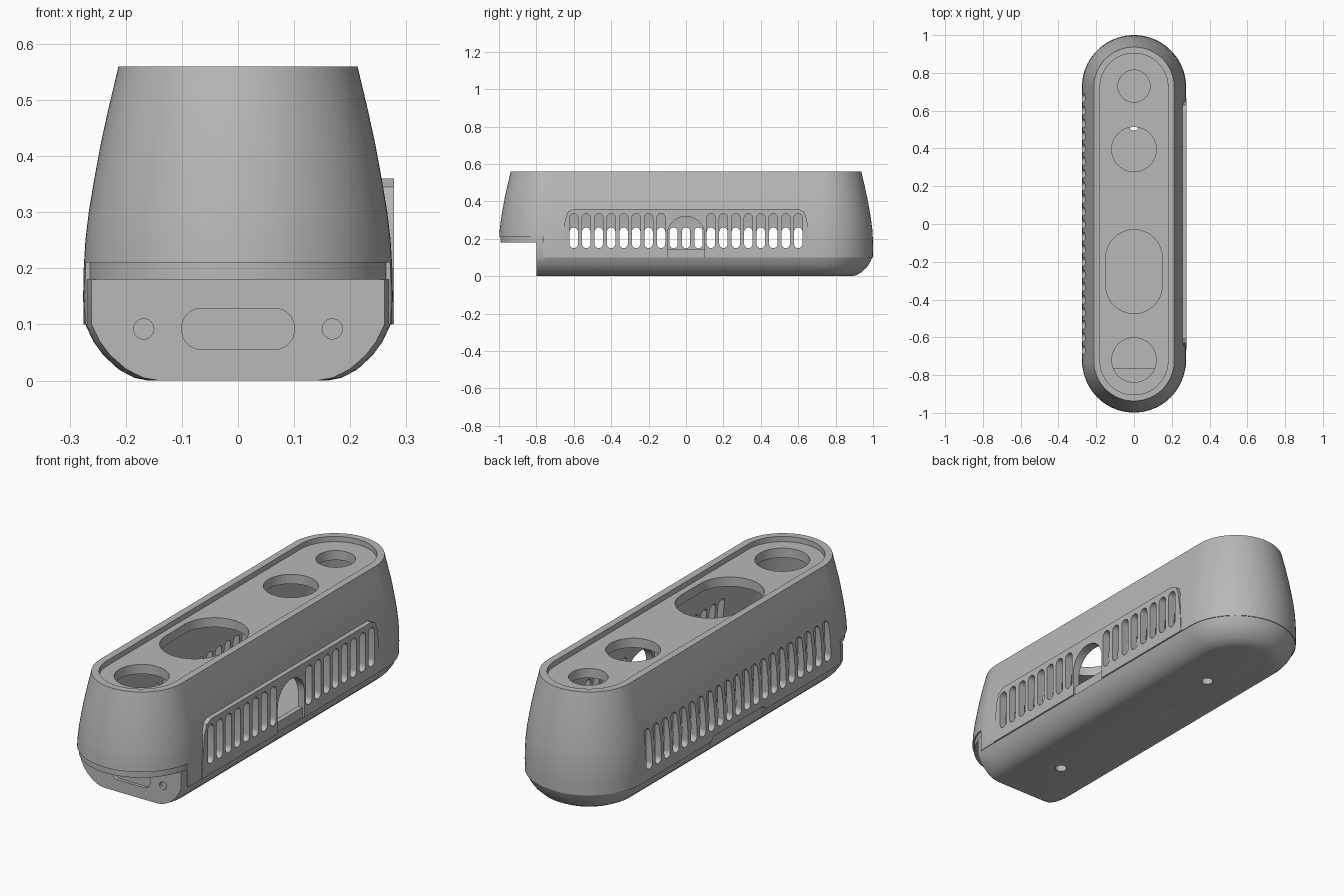
import bpy, bmesh, math

if "Cube" in bpy.data.objects:
    bpy.data.objects.remove(bpy.data.objects["Cube"], do_unlink=True)

grey = bpy.data.materials.new("plain grey")
grey.use_nodes = True
GREY = (0.48, 0.48, 0.48, 1)
grey.diffuse_color = GREY
for node in grey.node_tree.nodes:
    if node.type == 'BSDF_PRINCIPLED':
        node.inputs["Base Color"].default_value = GREY

HALF = 0.724   # distance from the middle to each end-cap centre


def rrect(cx, cy, hx, hy, r, n=8):
    """Rounded rectangle outline; circles and slots when r meets the half size."""
    pts = []
    for k, (sx, sy) in enumerate(((1, 1), (-1, 1), (-1, -1), (1, -1))):
        for i in range(n + 1):
            a = (k + i / n) * math.pi / 2
            p = (cx + sx * (hx - r) + r * math.cos(a), cy + sy * (hy - r) + r * math.sin(a))
            if not pts or math.dist(p, pts[-1]) > 1e-5:
                pts.append(p)
    if math.dist(pts[0], pts[-1]) < 1e-5:
        pts.pop()
    return pts


def rect(x0, x1, y0, y1):
    return [(x0, y0), (x1, y0), (x1, y1), (x0, y1)]


def skin(bm, rings):
    """Closed solid through a stack of matching rings."""
    rows = [[bm.verts.new(p) for p in ring] for ring in rings]
    n = len(rows[0])
    for a, b in zip(rows, rows[1:]):
        for i in range(n):
            j = (i + 1) % n
            bm.faces.new((a[i], a[j], b[j], b[i]))
    bm.faces.new(rows[0][::-1])
    bm.faces.new(rows[-1])


def finish(name, bm):
    bmesh.ops.recalc_face_normals(bm, faces=bm.faces)
    me = bpy.data.meshes.new(name)
    bm.to_mesh(me)
    bm.free()
    ob = bpy.data.objects.new(name, me)
    me.materials.append(grey)
    bpy.context.collection.objects.link(ob)
    return ob


def loft(name, profile, n=20):
    """Pill-shaped body from (height, radius) pairs."""
    bm = bmesh.new()
    skin(bm, [[(x, y, z) for x, y in rrect(0, 0, r, HALF + r, r, n)] for z, r in profile])
    return finish(name, bm)


def prisms(name, outlines, axis, lo, hi):
    """Extrude each 2D outline along an axis between two positions."""
    place = {'x': lambda p, d: (d, p[0], p[1]),
             'y': lambda p, d: (p[0], d, p[1]),
             'z': lambda p, d: (p[0], p[1], d)}[axis]
    bm = bmesh.new()
    for o in outlines:
        skin(bm, [[place(p, d) for p in o] for d in (lo, hi)])
    return finish(name, bm)


def boolean(ob, tool, op='DIFFERENCE'):
    mod = ob.modifiers.new("bool", 'BOOLEAN')
    mod.operation, mod.solver, mod.object = op, 'EXACT', tool
    bpy.context.view_layer.objects.active = ob
    bpy.ops.object.modifier_apply(modifier=mod.name)
    bpy.data.objects.remove(tool, do_unlink=True)


def cut(ob, outlines, axis, lo, hi):
    boolean(ob, prisms("cutter", outlines, axis, lo, hi))


def cavity():
    return loft("cavity", [(0.03, 0.185), (0.06, 0.22), (0.1, 0.243), (0.2, 0.245),
                           (0.3, 0.236), (0.4, 0.218), (0.49, 0.2)])


# Upper shell with the raised vent panel
shell = loft("upper_shell", [(0.1, 0.275), (0.15, 0.276), (0.2, 0.275), (0.25, 0.272),
                             (0.3, 0.266), (0.36, 0.256), (0.42, 0.245), (0.48, 0.232),
                             (0.56, 0.213)])
panel = [(-0.665, 0.101), (0.665, 0.101), (0.66, 0.2), (0.645, 0.31), (0.63, 0.345),
         (0.6, 0.36), (-0.6, 0.36), (-0.63, 0.345), (-0.645, 0.31), (-0.66, 0.2)]
boolean(shell, prisms("panel", [panel], 'x', 0.2, 0.278), 'UNION')
boolean(shell, cavity())

# Front notch under the overhang
cut(shell, [rect(-1.2, -0.765, 0, 0.21)], 'x', -0.5, 0.5)

# Recessed top plate and its openings
cut(shell, [rrect(0, 0, 0.18, HALF + 0.18, 0.18, 20)], 'z', 0.535, 0.7)
openings = [rrect(0, y, r, r, r, 12) for y, r in ((0.73, 0.085), (0.395, 0.118), (-0.72, 0.118))]
openings.append(rrect(0, -0.252, 0.15, 0.222, 0.15, 12))
cut(shell, openings, 'z', 0.4, 0.7)


# Vent slots: panel side leaves room for the arch, other side is continuous
def slots(ids, z0, z1):
    return [rrect(i / 15, (z0 + z1) / 2, 0.0225, (z1 - z0) / 2, 0.0225, 5) for i in ids]


cut(shell, slots([i for i in range(-9, 10) if abs(i) > 1], 0.15, 0.335), 'x', 0.15, 0.4)
cut(shell, slots(range(-10, 11), 0.15, 0.26), 'x', -0.4, -0.15)
cut(shell, slots(range(-10, 11), 0.149, 0.335), 'x', -0.4, -0.243)

# Arched cable opening with a set-back sill
arch = [(-0.1, 0.145), (0.1, 0.145)]
arch += [(0.1 * math.cos(a), 0.22 + 0.1 * math.sin(a))
         for a in (math.pi * i / 16 for i in range(17))]
cut(shell, [arch], 'x', 0.15, 0.4)
cut(shell, [rect(-0.1, 0.1, 0.05, 0.15)], 'x', 0.268, 0.4)

# Base tray with upright front wall
base = loft("base_tray", [(0, 0.16), (0.005, 0.185), (0.02, 0.213), (0.045, 0.24),
                          (0.07, 0.258), (0.1, 0.272), (0.18, 0.272)])
cut(base, [rect(-0.765, 1.2, 0.1, 0.4)], 'x', -0.5, 0.5)
cut(base, [rect(-1.2, -0.8, -0.1, 0.4)], 'x', -0.5, 0.5)
hollow = cavity()
cut(hollow, [rect(-1.2, -0.775, -0.1, 0.7)], 'x', -0.5, 0.5)
boolean(base, hollow)

# Front port recess and screw sockets, then floor holes
ports = [rrect(0, 0.092, 0.1, 0.036, 0.033)]
ports += [rrect(s * 0.168, 0.092, 0.018, 0.018, 0.018, 6) for s in (-1, 1)]
cut(base, ports, 'y', -0.9, -0.785)
cut(base, [rrect(0, s * 0.52, 0.026, 0.026, 0.026, 6) for s in (-1, 1)], 'z', -0.1, 0.06)

# Finger recess across the seam on the plain side
for part in (shell, base):
    cut(part, [rrect(0, 0.09, 0.2, 0.03, 0.025, 5)], 'x', -0.4, -0.259)

# Underside of the overhang, set slightly inside the shell
ledge = loft("front_ledge", [(0.18, 0.267), (0.222, 0.267)])
cut(ledge, [rect(-0.766, 1.2, 0, 0.5)], 'x', -0.5, 0.5)

# Smooth curved walls, keep crisp edges
bpy.ops.object.select_all(action='DESELECT')
for ob in (shell, base, ledge):
    ob.select_set(True)
bpy.context.view_layer.objects.active = shell
bpy.ops.object.shade_smooth_by_angle(angle=math.radians(25))
